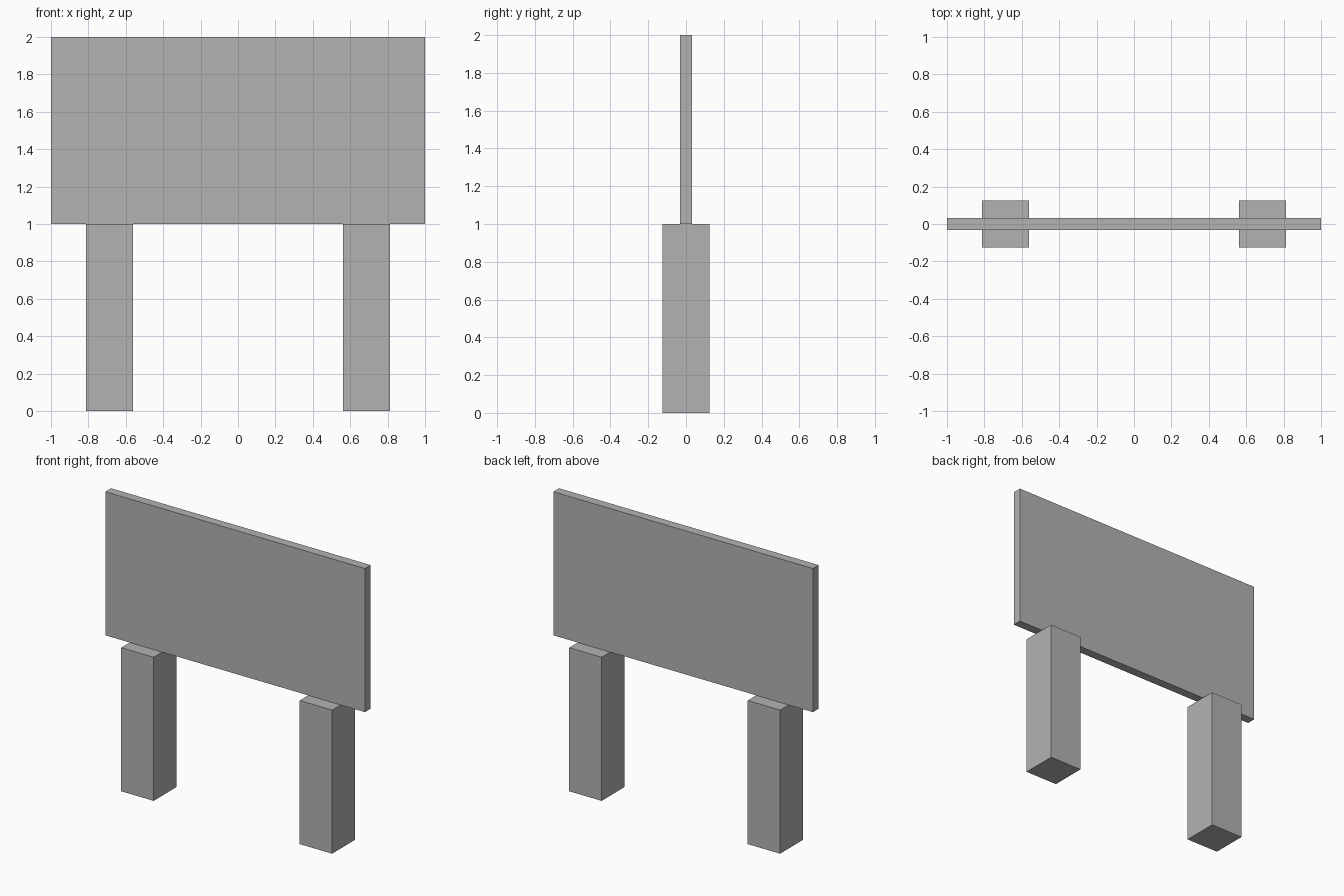
import bpy

# Remove the default cube
default = bpy.data.objects.get("Cube")
if default:
    bpy.data.objects.remove(default, do_unlink=True)

# Single flat colour
GREY = (0.45, 0.45, 0.45, 1.0)
grey = bpy.data.materials.new("plain_grey")
grey.use_nodes = True
grey.diffuse_color = GREY
grey.node_tree.nodes["Principled BSDF"].inputs["Base Color"].default_value = GREY


def box(name, size, centre):
    """Add a flat-shaded box with its dimensions baked into the mesh."""
    bpy.ops.mesh.primitive_cube_add(size=1, location=centre)
    obj = bpy.context.object
    obj.name = obj.data.name = name
    obj.scale = size
    bpy.ops.object.transform_apply(location=False, rotation=False, scale=True)
    obj.data.materials.append(grey)
    return obj


# Upright board resting on the posts
box("sign_board", (2, 0.0625, 1), (0, 0, 1.5))

# Two square posts
for side, sign in (("left", 1), ("right", -1)):
    box(side + "_post", (0.25, 0.25, 1), (sign * 0.6875, 0, 0.5))
